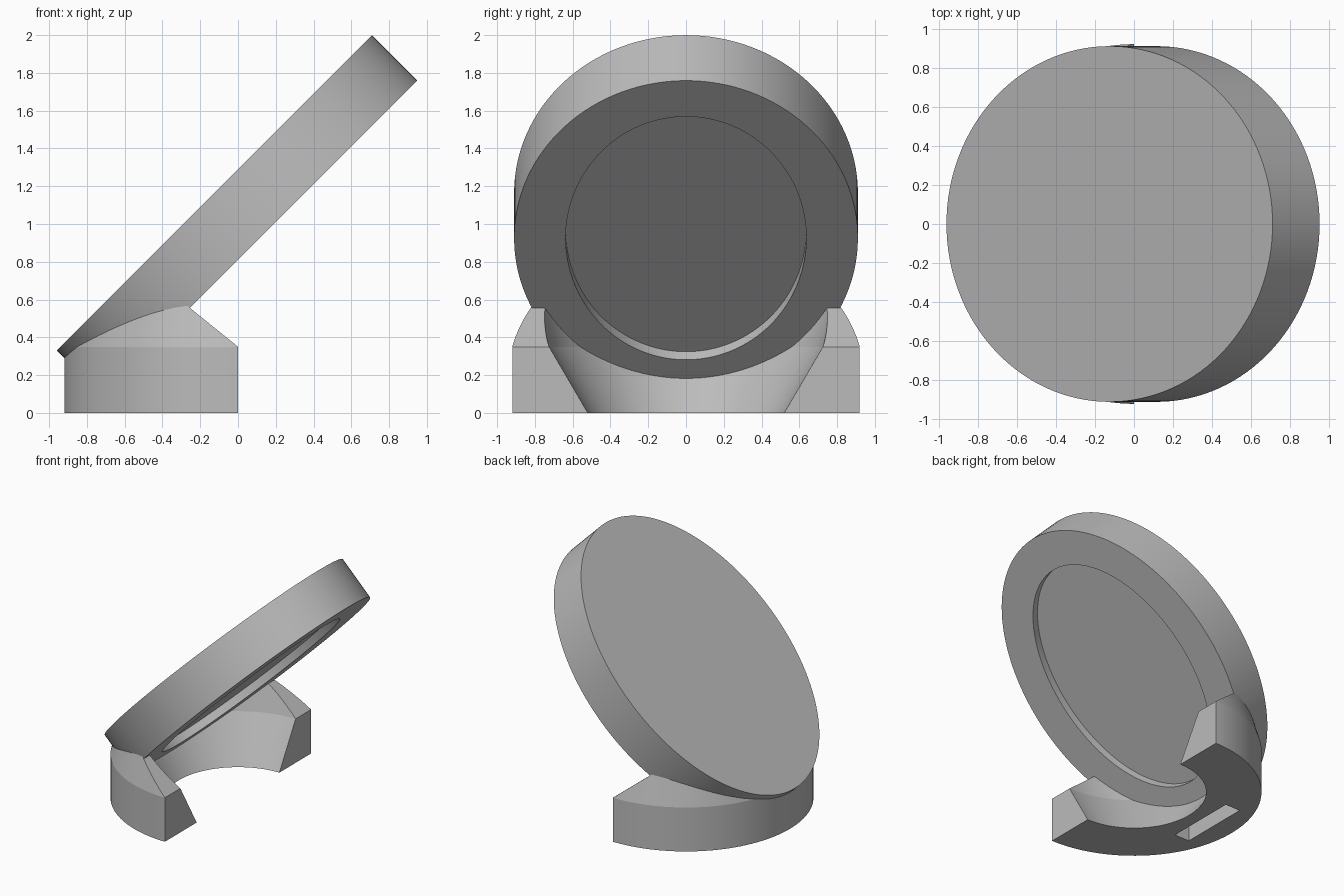
import bpy, bmesh, math
from mathutils import Matrix, Vector

if "Cube" in bpy.data.objects:
    bpy.data.objects.remove(bpy.data.objects["Cube"])

grey = bpy.data.materials.new("plain_grey")
grey.use_nodes = True
grey.diffuse_color = (0.5, 0.5, 0.5, 1)
grey.node_tree.nodes["Principled BSDF"].inputs["Base Color"].default_value = (0.5, 0.5, 0.5, 1)

TILT = Matrix.Rotation(math.radians(-45), 4, 'Y')


def make_object(name, bm):
    bmesh.ops.recalc_face_normals(bm, faces=bm.faces)
    mesh = bpy.data.meshes.new(name)
    bm.to_mesh(mesh)
    bm.free()
    mesh.materials.append(grey)
    obj = bpy.data.objects.new(name, mesh)
    bpy.context.collection.objects.link(obj)
    return obj


def tilted_disc(name, centre, length, width, depth):
    """Oval disc: semi-axis length runs up the slope, width runs along y."""
    bm = bmesh.new()
    bmesh.ops.create_cone(bm, cap_ends=True, segments=128, radius1=1, radius2=1, depth=depth)
    stretch = Matrix.Diagonal((length, width, 1, 1))
    bm.transform(Matrix.Translation(centre) @ TILT @ stretch)
    return make_object(name, bm)


def combine(target, tool, operation):
    """Apply a boolean and discard the tool."""
    mod = target.modifiers.new(operation.lower(), 'BOOLEAN')
    mod.operation, mod.solver, mod.object = operation, 'EXACT', tool
    bpy.context.view_layer.objects.active = target
    bpy.ops.object.modifier_apply(modifier=mod.name)
    bpy.data.objects.remove(tool)


def trim(bm, point, normal):
    """Cut away the side the normal points to and cap the opening."""
    bmesh.ops.bisect_plane(bm, geom=bm.verts[:] + bm.edges[:] + bm.faces[:], dist=1e-5,
                           plane_co=point, plane_no=Vector(normal).normalized(), clear_outer=True)
    rim = [e for e in bm.edges if e.is_boundary]
    bmesh.ops.triangle_fill(bm, use_beauty=True, edges=rim)


# Flared ring base, cut to a half ring with sloping ends
profile = [(0.52, 0), (0.92, 0), (0.92, 0.35), (0.837, 0.64), (0.815, 0.64), (0.725, 0.35)]
bm = bmesh.new()
steps = 128
rings = []
for i in range(steps):
    a = math.tau * (i + 0.5) / steps
    rings.append([bm.verts.new((r * math.cos(a), r * math.sin(a), z)) for r, z in profile])
for i, ring in enumerate(rings):
    following = rings[(i + 1) % steps]
    for j in range(len(profile)):
        k = (j + 1) % len(profile)
        bm.faces.new((ring[j], following[j], following[k], ring[k]))
trim(bm, (0, 0, 0), (1, 0, 0))
trim(bm, (0, 0, 0.35), (0.21, 0, 0.26))
trim(bm, (0, 0, 1.25), (-1, 0, 1))
stand = make_object("tilted_disc_stand", bm)

# Thick oval disc with a shallow recess underneath
disc = tilted_disc("disc", (-0.005, 0, 1.045), 1.18, 0.91, 0.34)
combine(disc, tilted_disc("recess_cutter", (0.115, 0, 0.925), 0.91, 0.637, 0.12), 'DIFFERENCE')
combine(stand, disc, 'UNION')

# Slot in the underside of the base
bm = bmesh.new()
bmesh.ops.create_cube(bm, size=1)
bm.transform(Matrix.Translation((-0.69, 0, 0)) @ Matrix.Diagonal((0.13, 0.57, 0.3, 1)))
combine(stand, make_object("slot_cutter", bm), 'DIFFERENCE')

# Smooth the curved walls, keep the rims sharp
bpy.ops.object.select_all(action='DESELECT')
stand.select_set(True)
bpy.context.view_layer.objects.active = stand
bpy.ops.object.shade_smooth_by_angle(angle=math.radians(10))
